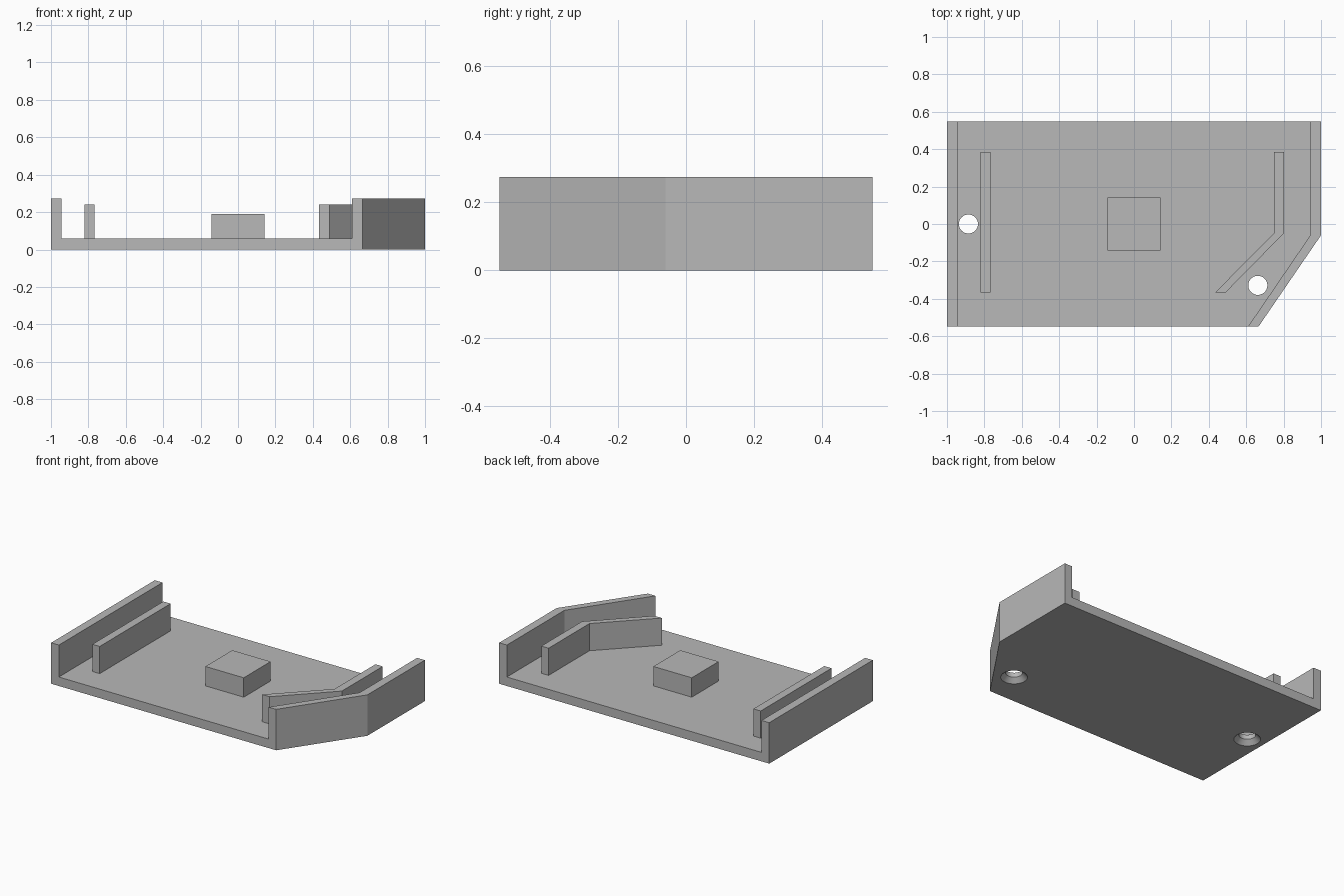
import bpy
import bmesh
import math
from mathutils import Vector

cube = bpy.data.objects.get("Cube")
if cube:
    bpy.data.objects.remove(cube, do_unlink=True)

GREY = (0.48, 0.48, 0.48, 1.0)
mat = bpy.data.materials.new("light grey")
mat.use_nodes = True
mat.diffuse_color = GREY
mat.node_tree.nodes["Principled BSDF"].inputs["Base Color"].default_value = GREY

FLOOR, RIM, RIB, BLOCK = 0.06, 0.274, 0.242, 0.19
Y = 0.548          # half depth
KINK = -0.06       # where the left wall turns inward


def add_object(name, bm):
    bmesh.ops.recalc_face_normals(bm, faces=bm.faces)
    mesh = bpy.data.meshes.new(name)
    bm.to_mesh(mesh)
    bm.free()
    mesh.materials.append(mat)
    obj = bpy.data.objects.new(name, mesh)
    bpy.context.collection.objects.link(obj)
    return obj


def raise_faces(bm, faces, height):
    """Extrude faces straight up and return the new top faces."""
    new = bmesh.ops.extrude_face_region(bm, geom=faces)["geom"]
    verts = [g for g in new if isinstance(g, bmesh.types.BMVert)]
    bmesh.ops.translate(bm, verts=verts, vec=(0, 0, height))
    return [g for g in new if isinstance(g, bmesh.types.BMFace)]


def prism(name, outline, z0, z1):
    bm = bmesh.new()
    face = bm.faces.new([bm.verts.new((x, y, z0)) for x, y in outline])
    raise_faces(bm, [face], z1 - z0)
    return add_object(name, bm)


# Tray: floor with two outer walls, the left one with an angled front part
bm = bmesh.new()


def row(points):
    return [bm.verts.new((x, y, 0)) for x, y in points]


right_out = row([(-1, -Y), (-1, Y)])
right_in = row([(-0.943, -Y), (-0.943, Y)])
left_in = row([(0.61, -Y), (0.943, KINK), (0.943, Y)])
left_out = row([(0.666, -Y), (1, KINK), (1, Y)])
bm.faces.new(right_out + right_in[::-1])
bm.faces.new(right_in + left_in[::-1])
bm.faces.new(left_in + left_out[::-1])
bmesh.ops.recalc_face_normals(bm, faces=bm.faces)
tops = raise_faces(bm, list(bm.faces), FLOOR)
walls = [f for f in tops if abs(f.calc_center_median().x) > 0.7]
raise_faces(bm, walls, RIM - FLOOR)
bmesh.ops.recalc_face_normals(bm, faces=bm.faces)
bmesh.ops.dissolve_limit(bm, angle_limit=math.radians(1),
                         verts=bm.verts, edges=bm.edges)
tray = add_object("tray", bm)

# Screw holes, countersunk from below
PROFILE = [(0, -0.01), (0.09, -0.01), (0.051, 0.03), (0.051, 0.1), (0, 0.1)]
for x, y in [(-0.885, 0), (0.662, -0.328)]:
    bm = bmesh.new()
    verts = [bm.verts.new((x + r, y, z)) for r, z in PROFILE]
    edges = [bm.edges.new(pair) for pair in zip(verts, verts[1:])]
    bmesh.ops.spin(bm, geom=verts + edges, cent=(x, y, 0), axis=(0, 0, 1),
                   angle=math.tau, steps=40)
    bmesh.ops.remove_doubles(bm, verts=bm.verts, dist=0.0005)
    cutter = add_object("hole_cutter", bm)
    cutter.hide_render = True
    cut = tray.modifiers.new("screw_hole", "BOOLEAN")
    cut.operation = "DIFFERENCE"
    cut.solver = "EXACT"
    cut.object = cutter
    bpy.context.view_layer.objects.active = tray
    bpy.ops.object.modifier_apply(modifier=cut.name)
    bpy.data.objects.remove(cutter, do_unlink=True)

bpy.ops.object.select_all(action="DESELECT")
tray.select_set(True)
bpy.context.view_layer.objects.active = tray
bpy.ops.object.shade_smooth_by_angle(angle=math.radians(25))

# Inner ribs and central block standing on the floor
FRONT, BACK = -0.366, 0.384
prism("right_rib", [(-0.822, FRONT), (-0.768, FRONT),
                    (-0.768, BACK), (-0.822, BACK)], FLOOR, RIB)
prism("left_rib", [(0.434, FRONT), (0.49, FRONT), (0.803, -0.048),
                   (0.803, BACK), (0.749, BACK), (0.749, -0.048)], FLOOR, RIB)
B = 0.142
prism("centre_block", [(-B, -B), (B, -B), (B, B), (-B, B)], FLOOR, BLOCK)
